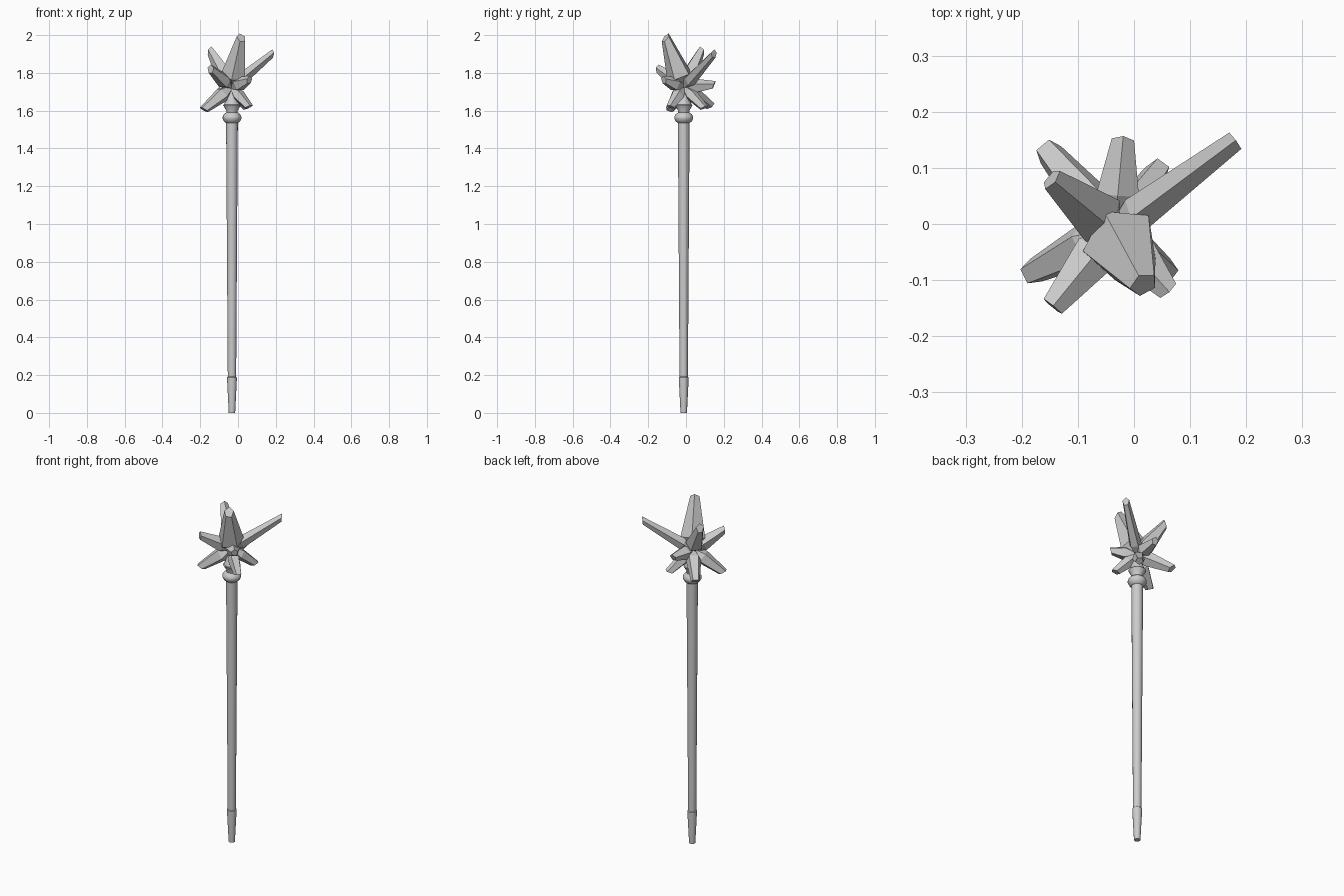
import bpy, bmesh, math
from mathutils import Vector

if "Cube" in bpy.data.objects:
    bpy.data.objects.remove(bpy.data.objects["Cube"])

AX, AY = -0.032, -0.012          # staff axis
HUB = Vector((-0.035, -0.012, 1.725))


def finish(name, bm):
    bmesh.ops.recalc_face_normals(bm, faces=bm.faces)
    me = bpy.data.meshes.new(name)
    bm.to_mesh(me)
    bm.free()
    ob = bpy.data.objects.new(name, me)
    bpy.context.collection.objects.link(ob)
    return ob


def loft(bm, rings):
    rings = [[bm.verts.new(p) for p in r] for r in rings]
    n = len(rings[0])
    for a, b in zip(rings, rings[1:]):
        for i in range(n):
            j = (i + 1) % n
            bm.faces.new((a[i], a[j], b[j], b[i]))
    bm.faces.new(rings[0])
    bm.faces.new(rings[-1])


def turned(name, profile, sides=16):
    bm = bmesh.new()
    loft(bm, [[(AX + r * math.cos(2 * math.pi * i / sides),
                AY + r * math.sin(2 * math.pi * i / sides), z)
               for i in range(sides)] for r, z in profile])
    ob = finish(name, bm)
    bpy.ops.object.select_all(action='DESELECT')
    ob.select_set(True)
    bpy.context.view_layer.objects.active = ob
    bpy.ops.object.shade_smooth_by_angle(angle=math.radians(30))


def crystal(name, tip, wide, end, spin=0.0, slant=0.02, sides=5):
    # narrow root in the hub, widest just outside it, slanted blunt tip
    d = Vector(tip) - HUB
    length = d.length
    d.normalize()
    u = d.cross(Vector((0, 0, 1))).normalized()
    v = u.cross(d)
    rings = []
    for t, r, s in ((0, 0.012, 0), (0.065, wide, 0), (length, end, slant)):
        ring = []
        for i in range(sides):
            a = 2 * math.pi * i / sides + math.radians(spin)
            off = u * math.cos(a) * r + v * math.sin(a) * r
            ring.append(HUB + d * (t + s * math.sin(a) * 0.5) + off)
        rings.append(ring)
    bm = bmesh.new()
    loft(bm, rings)
    finish(name, bm)


# Pole parts
turned("ferrule", [(0.017, 0), (0.026, 0.18), (0.026, 0.188), (0.022, 0.192)])
turned("shaft", [(0.022, 0.18), (0.031, 1.545)])
turned("collar_ring", [(0.032, 1.535), (0.042, 1.543), (0.05, 1.558),
                       (0.05, 1.568), (0.042, 1.582), (0.03, 1.59)])
turned("cup", [(0.029, 1.58), (0.03, 1.6), (0.047, 1.63), (0.042, 1.632), (0.012, 1.71)])

# Crystal cluster: tip centre, widest radius, tip radius, spin, tip slant
spikes = [
    ((0.18, 0.148, 1.90), 0.034, 0.019, 90, 0.03),
    ((0.017, -0.108, 1.985), 0.07, 0.026, 90, 0.03),
    ((-0.147, 0.08, 1.915), 0.05, 0.022, 90, 0.03),
    ((-0.145, -0.147, 1.82), 0.042, 0.022, 90, 0.02),
    ((-0.18, -0.085, 1.605), 0.042, 0.024, 270, 0.02),
    ((0.06, -0.118, 1.762), 0.04, 0.02, 90, 0.02),
    ((0.057, -0.082, 1.62), 0.034, 0.022, 270, 0.02),
    ((-0.152, 0.128, 1.625), 0.042, 0.025, 270, 0.02),
    ((-0.02, 0.148, 1.735), 0.04, 0.021, 90, 0.02),
    ((0.042, 0.095, 1.615), 0.034, 0.022, 270, 0.02),
]
for i, (tip, wide, end, spin, slant) in enumerate(spikes):
    crystal(f"crystal_{i + 1}", tip, wide, end, spin, slant)
